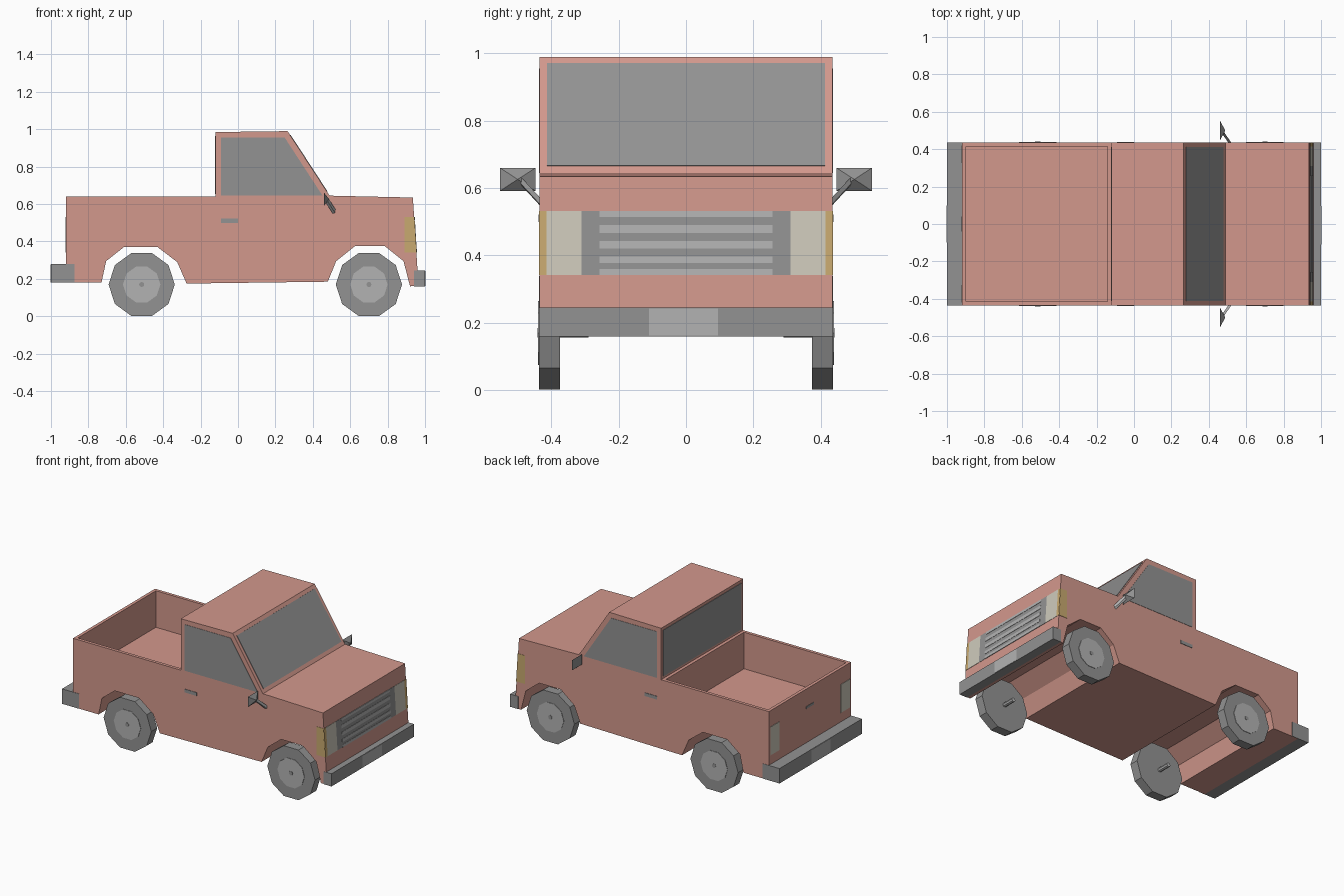
import bpy, bmesh
from math import sin, cos, tau
from mathutils import Vector

cube = bpy.data.objects.get("Cube")
if cube:
    bpy.data.objects.remove(cube, do_unlink=True)


def material(name, r, g, b):
    m = bpy.data.materials.new(name)
    m.use_nodes = True
    m.diffuse_color = (r, g, b, 1)
    m.node_tree.nodes["Principled BSDF"].inputs["Base Color"].default_value = (r, g, b, 1)
    return m


PAINT = material("salmon paint", 0.65, 0.315, 0.265)
GREY = material("mid grey", 0.29, 0.29, 0.29)
LIGHT = material("light grey", 0.45, 0.45, 0.45)
LAMP = material("cream lamp", 0.62, 0.59, 0.50)
AMBER = material("amber lamp", 0.58, 0.40, 0.16)


def finish(name, bm, mat):
    bmesh.ops.recalc_face_normals(bm, faces=bm.faces[:])
    mesh = bpy.data.meshes.new(name)
    bm.to_mesh(mesh)
    bm.free()
    mesh.materials.append(mat)
    obj = bpy.data.objects.new(name, mesh)
    bpy.context.collection.objects.link(obj)
    return obj


def prism_mesh(points, offset):
    """Closed solid swept from a flat outline along an offset."""
    bm = bmesh.new()
    a = [bm.verts.new(p) for p in points]
    b = [bm.verts.new(Vector(p) + Vector(offset)) for p in points]
    bm.faces.new(a)
    bm.faces.new(b[::-1])
    for i in range(len(a)):
        j = (i + 1) % len(a)
        bm.faces.new((a[i], b[i], b[j], a[j]))
    bmesh.ops.recalc_face_normals(bm, faces=bm.faces[:])
    return bm


def prism(name, points, offset, mat):
    return finish(name, prism_mesh(points, offset), mat)


def side_shape(name, outline, y, depth, mat):
    return prism(name, [(x, y, z) for x, z in outline], (0, depth, 0), mat)


def box(name, x0, x1, y0, y1, z0, z1, mat):
    return side_shape(name, [(x0, z0), (x1, z0), (x1, z1), (x0, z1)], y0, y1 - y0, mat)


def disc(name, x, y, depth, radius, sides, mat):
    ring = [(x + radius * cos(tau * i / sides), 0.17 + radius * sin(tau * i / sides))
            for i in range(sides)]
    return side_shape(name, ring, y, depth, mat)


W = 0.435  # half width of the body

# Body: one side profile with wheel arches, swept across the width
profile = [(-0.92, 0.18), (-0.73, 0.18), (-0.705, 0.295), (-0.61, 0.37), (-0.43, 0.37),
           (-0.325, 0.29), (-0.275, 0.175), (0.48, 0.185), (0.525, 0.295), (0.625, 0.375),
           (0.785, 0.375), (0.885, 0.295), (0.92, 0.16), (0.965, 0.165), (0.935, 0.635),
           (0.49, 0.645), (0.265, 0.99), (-0.12, 0.985), (-0.12, 0.64), (-0.92, 0.64)]
body = prism_mesh([(x, -W, z) for x, z in profile], (0, 2 * W, 0))
body.normal_update()

# Open cargo bed sunk into the rear deck
deck = [f for f in body.faces if f.normal.z > 0.9 and f.calc_center_median().x < -0.3]
bmesh.ops.inset_individual(body, faces=deck, thickness=0.03)
floor = bmesh.ops.extrude_discrete_faces(body, faces=deck)["faces"]
for v in {v for f in floor for v in f.verts}:
    v.co.z = 0.395
finish("body", body, PAINT)


# Front panel pieces follow the slight slope of the nose
def nose_plate(name, y0, y1, z0, z1, mat, thick):
    def nose(z):
        return 0.933 + (0.635 - z) * 0.064
    prism(name, [(nose(z), y, z) for y, z in ((y0, z0), (y1, z0), (y1, z1), (y0, z1))],
          (thick + 0.002, 0, 0), mat)


LOW, HIGH = 0.342, 0.532
nose_plate("grille", -0.31, 0.31, LOW, HIGH, GREY, 0.002)
for i, (z0, z1) in enumerate([(0.515, HIGH), (0.467, 0.49), (0.42, 0.443),
                              (0.377, 0.397), (LOW, 0.36)]):
    nose_plate(f"grille_bar_{i + 1}", -0.257, 0.257, z0, z1, LIGHT, 0.004)

# Windscreen and rear window
slope = Vector((0.225, 0, -0.345))
normal = Vector((0.345, 0, 0.225)).normalized()
top = Vector((0.265, 0, 0.99)) - normal * 0.002
corners = [top + slope * t + Vector((0, y, 0))
           for t, y in ((0.06, -0.413), (0.06, 0.413), (0.94, 0.413), (0.94, -0.413))]
prism("windscreen", corners, normal * 0.005, GREY)
box("rear_window", -0.123, -0.118, -0.413, 0.413, 0.655, 0.965, GREY)

# Bumpers with a lighter centre plate
box("front_bumper", 0.94, 1.0, -W - 0.002, W + 0.002, 0.16, 0.245, GREY)
box("front_plate", 0.996, 1.002, -0.11, 0.095, 0.162, 0.243, LIGHT)
box("rear_bumper", -1.0, -0.875, -W - 0.002, W + 0.002, 0.18, 0.28, GREY)
box("rear_plate", -1.002, -0.996, -0.1, 0.1, 0.182, 0.278, LIGHT)
box("tailgate_handle", -0.923, -0.918, -0.04, 0.04, 0.508, 0.524, GREY)

# Parts repeated on both sides
for side, s in (("right", -1), ("left", 1)):
    skin = s * (W - 0.002)
    side_shape(f"{side}_door_window", [(-0.09, 0.645), (-0.09, 0.955), (0.25, 0.955),
                                       (0.452, 0.645)], skin, s * 0.004, GREY)
    side_shape(f"{side}_door_handle", [(-0.09, 0.5), (0, 0.5), (0, 0.522), (-0.09, 0.522)],
               skin, s * 0.005, GREY)
    side_shape(f"{side}_side_marker", [(0.89, LOW), (0.953, LOW), (0.941, HIGH),
                                       (0.89, HIGH)], skin, s * 0.004, AMBER)
    nose_plate(f"{side}_corner_marker", s * 0.414, s * (W + 0.001), LOW, HIGH, AMBER, 0.002)
    nose_plate(f"{side}_headlight", s * 0.31, s * 0.414, LOW, HIGH, LAMP, 0.002)
    box(f"{side}_tail_light", -0.923, -0.918, s * 0.325, s * 0.42, LOW, HIGH, LAMP)

    # Wheels with hub disc, cap and inner axle stub
    for end, x in (("rear", -0.515), ("front", 0.70)):
        disc(f"{side}_{end}_wheel", x, s * 0.374, s * 0.062, 0.177, 10, GREY)
        disc(f"{side}_{end}_hub", x, s * 0.43, s * 0.009, 0.1, 10, LIGHT)
        disc(f"{side}_{end}_cap", x, s * 0.43, s * 0.011, 0.014, 8, GREY)
        disc(f"{side}_{end}_axle", x, s * 0.29, s * 0.09, 0.014, 8, LIGHT)

    # Door mirror: pyramid head on a slanted arm
    head = bmesh.new()
    for p in [(0.46, 0.447, 0.592), (0.46, 0.552, 0.592), (0.46, 0.552, 0.66),
              (0.46, 0.447, 0.66), (0.488, 0.5, 0.626)]:
        head.verts.new((p[0], s * p[1], p[2]))
    bmesh.ops.convex_hull(head, input=head.verts[:])
    finish(f"{side}_mirror_head", head, GREY)
    prism(f"{side}_mirror_arm", [(0.508, s * 0.43, 0.56), (0.524, s * 0.43, 0.568),
                                 (0.522, s * 0.43, 0.548), (0.51, s * 0.43, 0.544)],
          (-0.042, s * 0.06, 0.065), LIGHT)
